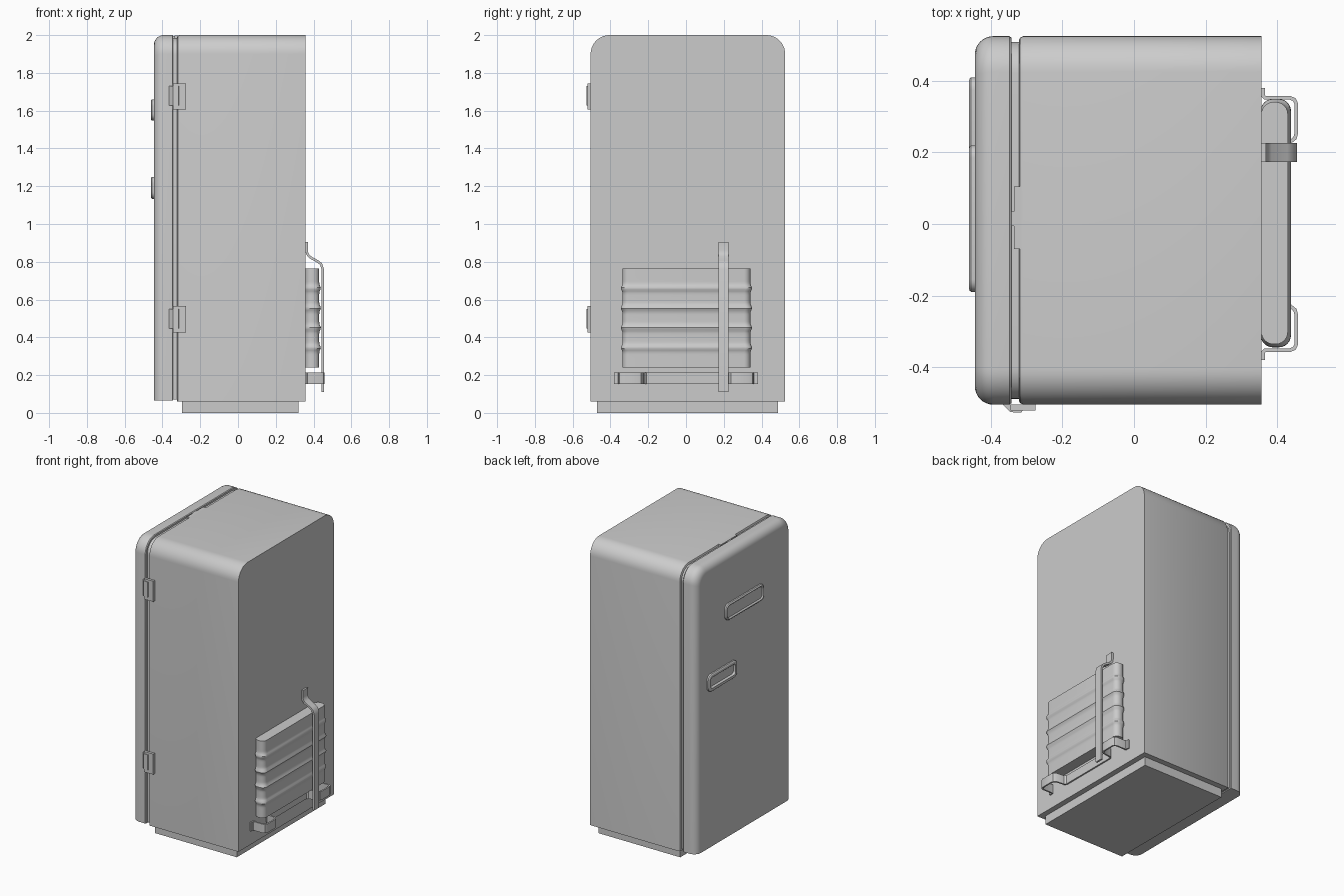
import bpy, bmesh, math
from mathutils import Vector

cube = bpy.data.objects.get("Cube")
if cube:
    bpy.data.objects.remove(cube, do_unlink=True)

grey = bpy.data.materials.new("plain grey")
grey.use_nodes = True
COLOUR = (0.6, 0.6, 0.6, 1)
grey.diffuse_color = COLOUR
grey.node_tree.nodes["Principled BSDF"].inputs["Base Color"].default_value = COLOUR


def loft(name, rings, angle=35):
    """Skin a list of equal-length closed rings and cap both ends."""
    bm = bmesh.new()
    rows = [[bm.verts.new(p) for p in ring] for ring in rings]
    n = len(rows[0])
    for a, b in zip(rows, rows[1:]):
        for i in range(n):
            j = (i + 1) % n
            bm.faces.new((a[i], a[j], b[j], b[i]))
    bm.faces.new(rows[0])
    bm.faces.new(rows[-1])
    bmesh.ops.recalc_face_normals(bm, faces=bm.faces)
    mesh = bpy.data.meshes.new(name)
    bm.to_mesh(mesh)
    bm.free()
    mesh.materials.append(grey)
    obj = bpy.data.objects.new(name, mesh)
    bpy.context.collection.objects.link(obj)
    bpy.ops.object.select_all(action='DESELECT')
    obj.select_set(True)
    bpy.context.view_layer.objects.active = obj
    bpy.ops.object.shade_smooth_by_angle(angle=math.radians(angle))
    return obj


def box(name, x, y, z):
    ring = [(x[0], y[0]), (x[1], y[0]), (x[1], y[1]), (x[0], y[1])]
    return loft(name, [[(u, v, h) for u, v in ring] for h in z])


def arc(cx, cy, r, start, steps=10):
    return [(cx + r * math.cos(start + math.pi / 2 * i / steps),
             cy + r * math.sin(start + math.pi / 2 * i / steps)) for i in range(steps + 1)]


def rounded(u0, u1, v0, v1, r, steps=6):
    q = math.pi / 2
    return (arc(u1 - r, v1 - r, r, 0, steps) + arc(u0 + r, v1 - r, r, q, steps)
            + arc(u0 + r, v0 + r, r, 2 * q, steps) + arc(u1 - r, v0 + r, r, 3 * q, steps))


def arch(x, inset, bottom):
    """Cabinet cross-section at x: flat bottom, rounded top corners."""
    y0, y1, top, r = -0.505 + inset, 0.525 - inset, 2.0 - inset, 0.1 - inset * 0.7
    pts = [(y0, bottom), (y1, bottom)] + arc(y1 - r, top - r, r, 0) + arc(y0 + r, top - r, r, math.pi / 2)
    return [(x, y, z) for y, z in pts]


def ribbon(name, path, thick, lo, hi, place):
    """Flat strip following a 2D path, given width from lo to hi."""
    pts = [Vector(p) for p in path]
    rings = []
    for i, p in enumerate(pts):
        d0 = (p - pts[max(i - 1, 0)]).normalized()
        d1 = (pts[min(i + 1, len(pts) - 1)] - p).normalized()
        t = (d0 + d1).normalized()
        scale = max(t.dot(d1 if d1.length else d0), 0.5)
        off = Vector((-t.y, t.x)) * thick / 2 / scale
        a, b = p + off, p - off
        rings.append([place(a, lo), place(b, lo), place(b, hi), place(a, hi)])
    return loft(name, rings)


# Cabinet, plinth and gasket
loft("cabinet", [arch(-0.322, 0.012, 0.06), arch(-0.318, 0.004, 0.06),
                 arch(-0.31, 0, 0.06), arch(0.357, 0, 0.06)])
box("plinth", (-0.297, 0.32), (-0.47, 0.487), (0, 0.062))
loft("door_gasket", [arch(-0.346, 0.016, 0.072), arch(-0.32, 0.016, 0.072)])

# Door with softly rounded front edge
R = 0.052
door = [arch(-0.343, 0.004, 0.065), arch(-0.348, 0, 0.065)]
for i in range(9):
    a = math.pi / 2 * i / 8
    door.append(arch(-0.445 + R - R * math.sin(a), R - R * math.cos(a), 0.065))
loft("door", door)

# Top catch in the gap between door and cabinet
box("top_catch", (-0.336, -0.312), (-0.07, 0.105), (1.97, 1.998))
box("top_catch_tongue", (-0.344, -0.33), (-0.005, 0.035), (1.97, 1.996))


# Raised-rim door fittings
def fitting(name, y, z, rim, floor):
    steps = [(-0.444, 0), (-0.455, 0), (-0.459, 0.003), (-0.461, 0.008),
             (-0.46, rim - 0.003), (-0.457, rim), (floor, rim + 0.003)]
    rings = []
    for x, i in steps:
        shape = rounded(y[0] + i, y[1] - i, z[0] + i, z[1] - i, 0.035 - i * 0.8)
        rings.append([(x, u, v) for u, v in shape])
    loft(name, rings)


fitting("door_badge_plate", (-0.19, 0.22), (1.548, 1.66), 0.014, -0.453)
fitting("door_handle", (0.1, 0.41), (1.133, 1.25), 0.024, -0.446)

# Hinges on the side of the door
for label, z in (("upper", 1.675), ("lower", 0.495)):
    box(label + "_hinge_leaf", (-0.345, -0.275), (-0.522, -0.504), (z - 0.07, z + 0.07))
    wedge = [(-0.367, -0.504), (-0.345, -0.526), (-0.315, -0.527), (-0.31, -0.52), (-0.31, -0.504)]
    loft(label + "_hinge_knuckle", [[(x, y, h) for x, y in wedge] for h in (z - 0.048, z + 0.056)])

# Ribbed compressor housing
rings = []
levels = 53
for i in range(levels):
    z = 0.24 + 0.525 * i / (levels - 1)
    swell = sum(math.exp(-((z - c) / 0.014) ** 2) for c in (0.345, 0.45, 0.555, 0.66))
    g = 0.009 * swell
    shape = rounded(0.356 - g * 0.2, 0.43 + g, -0.336 - g, 0.341 + g, 0.034)
    rings.append([(x, y, z) for x, y in shape])
loft("ribbed_housing", rings)

# Vertical strap over the housing
strap = [(0.363, 0.905), (0.363, 0.86), (0.367, 0.842), (0.38, 0.825), (0.425, 0.8),
         (0.44, 0.787), (0.449, 0.76), (0.449, 0.11)]
ribbon("vertical_strap", strap, 0.013, 0.173, 0.226, lambda p, w: (p.x, w, p.y))

# Lower support band, stepping out at both ends
half = [(0.361, 0.38), (0.361, 0.358), (0.366, 0.353), (0.435, 0.353), (0.448, 0.348), (0.454, 0.335),
        (0.454, 0.255), (0.45, 0.24), (0.435, 0.228), (0.38, 0.222), (0.367, 0.21)]
band = half + [(x, -y) for x, y in reversed(half)]
ribbon("support_band", band, 0.01, 0.154, 0.214, lambda p, w: (p.x, p.y, w))
